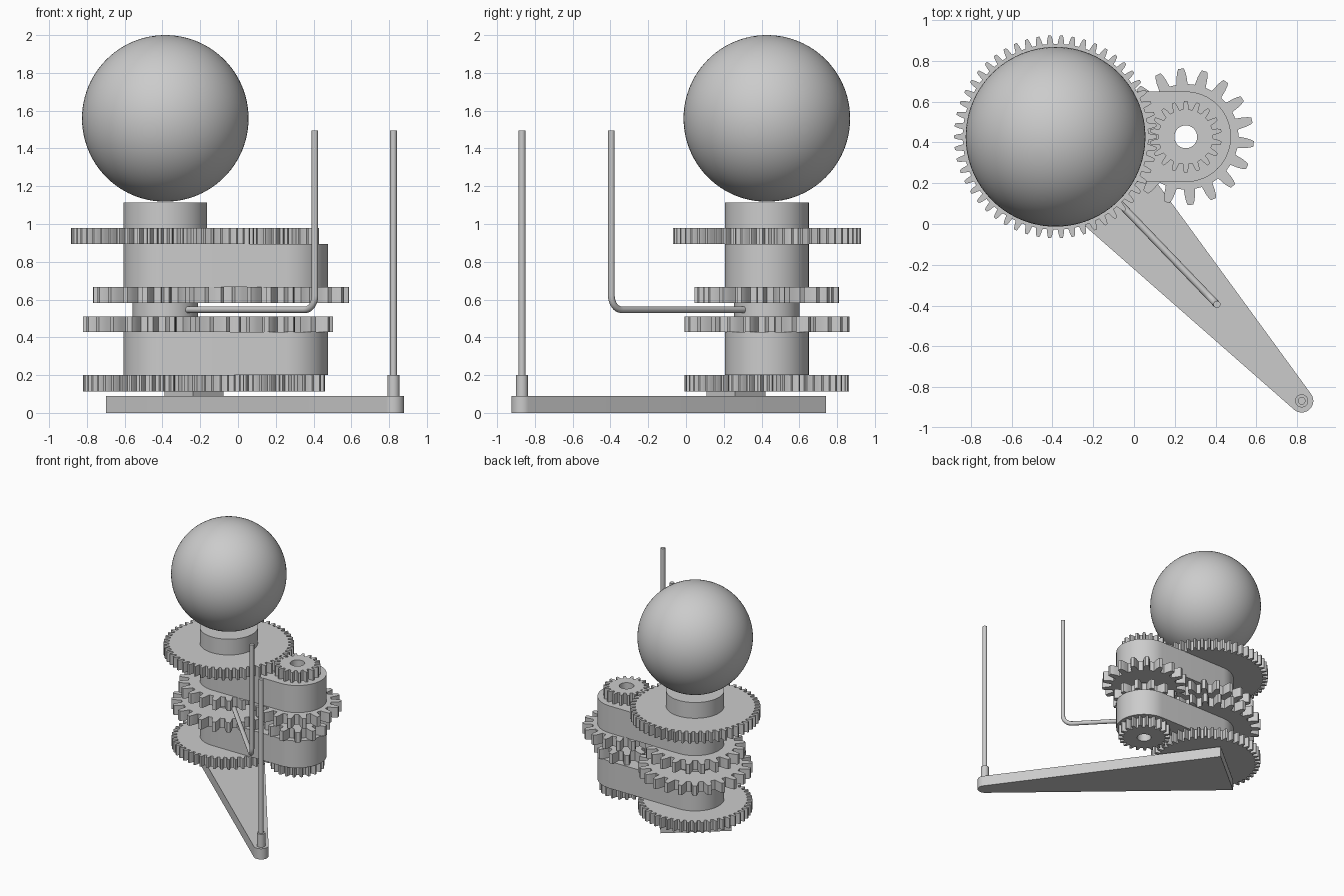
import bpy
from math import pi, cos, sin, radians, tau
from mathutils import Vector

cube = bpy.data.objects.get("Cube")
if cube:
    bpy.data.objects.remove(cube)

grey = bpy.data.materials.new("plain_grey")
grey.use_nodes = True
colour = (0.6, 0.6, 0.6, 1)
grey.diffuse_color = colour
grey.node_tree.nodes["Principled BSDF"].inputs["Base Color"].default_value = colour

MAIN = Vector((-0.385, 0.428))    # axis under the ball
SIDE = Vector((0.254, 0.428))     # axis of the idler stack
TIP = Vector((0.823, -0.868))     # end of the long arm
BORE = 0.056


def finish(obj, name):
    obj.name = name
    obj.data.materials.clear()
    obj.data.materials.append(grey)
    bpy.ops.object.select_all(action='DESELECT')
    obj.select_set(True)
    bpy.context.view_layer.objects.active = obj
    bpy.ops.object.shade_smooth_by_angle(angle=radians(25))
    return obj


def arc(centre, r, start, end, n):
    return [Vector((centre[0] + r * cos(start + (end - start) * i / n),
                    centre[1] + r * sin(start + (end - start) * i / n)))
            for i in range(n + 1)]


def circle(centre, r, n=48):
    return arc(centre, r, 0, tau, n)[:-1]


def plate(name, loops, z0, z1):
    """Extrude closed outlines; inner loops become holes."""
    curve = bpy.data.curves.new(name, 'CURVE')
    curve.dimensions = '2D'
    curve.fill_mode = 'BOTH'
    curve.extrude = (z1 - z0) / 2
    for loop in loops:
        spline = curve.splines.new('POLY')
        spline.points.add(len(loop) - 1)
        for point, co in zip(spline.points, loop):
            point.co = (co[0], co[1], 0, 1)
        spline.use_cyclic_u = True
    obj = bpy.data.objects.new(name, curve)
    bpy.context.collection.objects.link(obj)
    obj.location.z = (z0 + z1) / 2
    bpy.ops.object.select_all(action='DESELECT')
    obj.select_set(True)
    bpy.context.view_layer.objects.active = obj
    bpy.ops.object.convert(target='MESH')
    obj = bpy.context.object
    # weld the caps to the walls
    weld = obj.modifiers.new("weld", 'WELD')
    weld.merge_threshold = 0.0001
    bpy.ops.object.modifier_apply(modifier=weld.name)
    return finish(obj, name)


def cylinder(name, centre, r, z0, z1):
    bpy.ops.mesh.primitive_cylinder_add(
        vertices=64, radius=r, depth=z1 - z0,
        location=(centre[0], centre[1], (z0 + z1) / 2))
    return finish(bpy.context.object, name)


def gear_outline(centre, teeth, r_out, depth, phase):
    # (position across the pitch, height up the tooth) for half a tooth
    flank = [(0.31, 0.0), (0.27, 0.22), (0.235, 0.5), (0.175, 0.8), (0.115, 1.0)]
    half = [(-a, h) for a, h in flank]
    points = []
    for i in range(teeth):
        for a, h in half + flank[::-1]:
            t = phase + (i + a) * tau / teeth
            r = r_out - depth * (1 - h)
            points.append(centre + Vector((r * cos(t), r * sin(t))))
    return points


def gear_pair(name, z0, z1, main, side, depth, side_phase):
    """Meshing pair: each gear is (teeth, outer radius)."""
    f = (pi - side_phase) / (tau / side[0])
    main_phase = (f + 0.5) * tau / main[0]
    plate(name + "_main_gear", [gear_outline(MAIN, *main, depth, main_phase)], z0, z1)
    plate(name + "_side_gear",
          [gear_outline(SIDE, *side, depth, side_phase), circle(SIDE, BORE)], z0, z1)


# Four meshing gear levels
gear_pair("bottom", 0.113, 0.2, (48, 0.436), (21, 0.206), 0.04, 0.1)
gear_pair("lower_middle", 0.428, 0.51, (24, 0.437), (12, 0.25), 0.076, 0.1)
gear_pair("upper_middle", 0.583, 0.666, (21, 0.383), (18, 0.335), 0.076, radians(14))
gear_pair("top", 0.894, 0.98, (54, 0.498), (18, 0.177), 0.042, pi / 2)

# Rounded link bodies between the levels
for name, z0, z1 in (("lower_link", 0.2, 0.428), ("upper_link", 0.666, 0.894)):
    outline = (arc(MAIN, 0.222, pi / 2, 1.5 * pi, 32)
               + arc(SIDE, 0.222, -pi / 2, pi / 2, 32))
    plate(name, [outline, circle(SIDE, BORE)], z0, z1)

# Spacer, neck and ball on the main axis
cylinder("middle_spacer", MAIN, 0.173, 0.51, 0.583)
cylinder("neck", MAIN, 0.222, 0.98, 1.113)
bpy.ops.mesh.primitive_uv_sphere_add(segments=96, ring_count=48, radius=0.441,
                                     location=(*MAIN, 1.559))
finish(bpy.context.object, "ball")

# Long tapered arm with a flat wide end and a rounded tip
arm = arc(TIP, 0.057, radians(-131), radians(36), 16)
arm += [Vector((-0.28, 0.74)), Vector((-0.70, 0.393))]
plate("long_arm", [arm], 0, 0.09)

# Pad joining the arm to the bottom gear
way = (TIP - MAIN).normalized()
across = Vector((-way.y, way.x))
middle = MAIN + way * 0.223
pad = [middle + way * a + across * b
       for a, b in ((-0.11, -0.11), (0.11, -0.11), (0.11, 0.11), (-0.11, 0.11))]
plate("arm_pad", [pad], 0.085, 0.115)

# Upright pin in its socket at the arm tip
cylinder("pin_socket", TIP, 0.032, 0.08, 0.2)
cylinder("long_arm_pin", TIP, 0.0185, 0.19, 1.494)

# Bent rod leaving the spacer and turning upwards
bend_at = Vector((0.407, -0.395))
out = (bend_at - MAIN).normalized()
bend, rod_z = 0.075, 0.546
path = [(*(MAIN + out * 0.1), rod_z)]
for i in range(11):
    t = pi / 2 * i / 10
    path.append((*(bend_at - out * bend * (1 - sin(t))), rod_z + bend * (1 - cos(t))))
path.append((*bend_at, 1.494))
curve = bpy.data.curves.new("bent_rod", 'CURVE')
curve.dimensions = '3D'
curve.bevel_depth = 0.0175
curve.bevel_resolution = 6
curve.use_fill_caps = True
spline = curve.splines.new('POLY')
spline.points.add(len(path) - 1)
for point, co in zip(spline.points, path):
    point.co = (*co, 1)
rod = bpy.data.objects.new("bent_rod", curve)
bpy.context.collection.objects.link(rod)
bpy.ops.object.select_all(action='DESELECT')
rod.select_set(True)
bpy.context.view_layer.objects.active = rod
bpy.ops.object.convert(target='MESH')
finish(bpy.context.object, "bent_rod")
